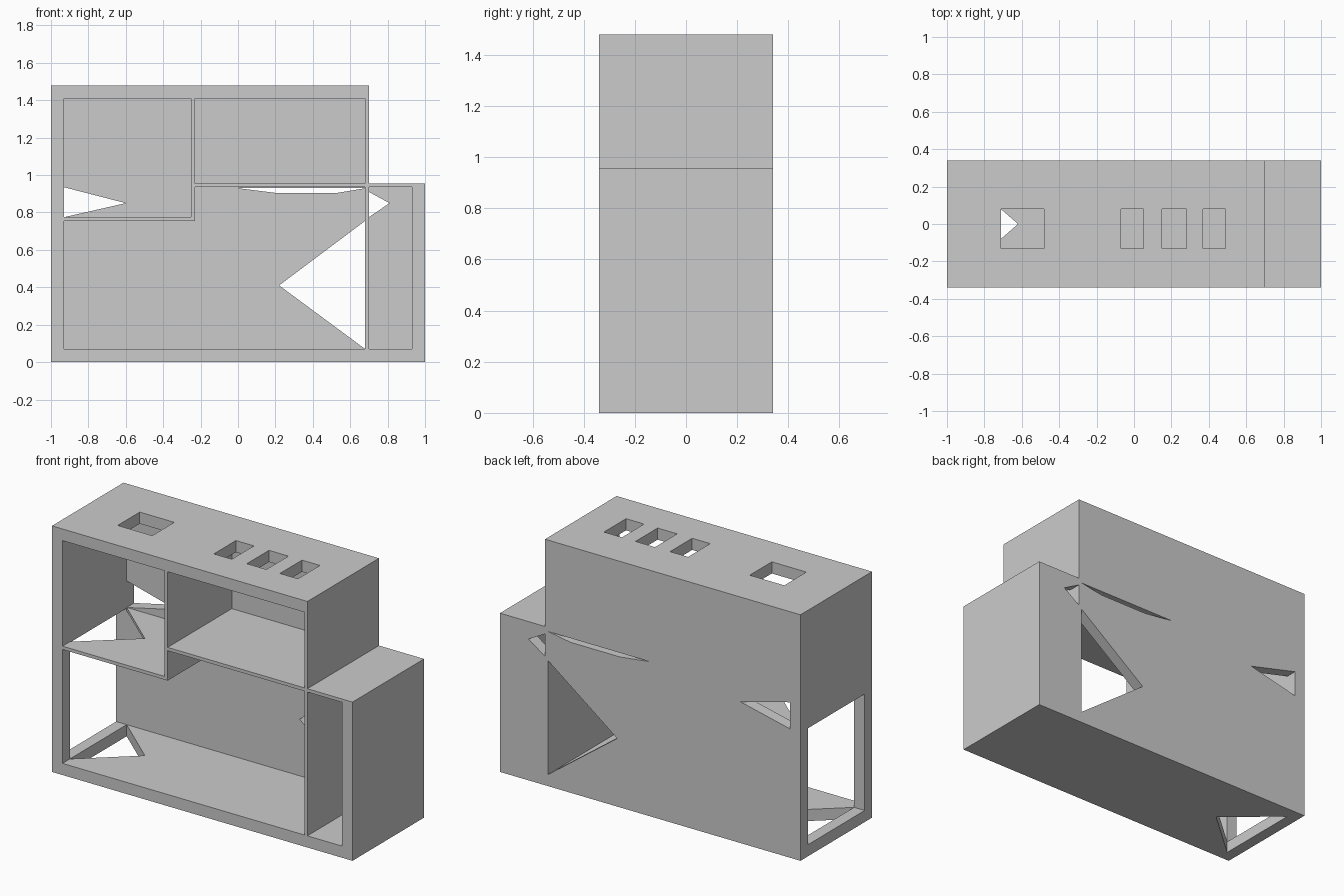
import bpy, bmesh

if "Cube" in bpy.data.objects:
    bpy.data.objects.remove(bpy.data.objects["Cube"])


def box(name, x0, x1, y0, y1, z0, z1):
    """Axis-aligned board given by its limits."""
    bm = bmesh.new()
    bmesh.ops.create_cube(bm, size=1)
    for v in bm.verts:
        v.co = (x1 if v.co.x > 0 else x0,
                y1 if v.co.y > 0 else y0,
                z1 if v.co.z > 0 else z0)
    return link(name, bm)


def link(name, bm):
    me = bpy.data.meshes.new(name)
    bmesh.ops.recalc_face_normals(bm, faces=bm.faces)
    bm.to_mesh(me)
    bm.free()
    ob = bpy.data.objects.new(name, me)
    bpy.context.collection.objects.link(ob)
    return ob


def prism(name, start, move):
    """Outline swept along a vector."""
    bm = bmesh.new()
    face = bm.faces.new([bm.verts.new(p) for p in start])
    ext = bmesh.ops.extrude_face_region(bm, geom=[face])
    verts = [g for g in ext["geom"] if isinstance(g, bmesh.types.BMVert)]
    bmesh.ops.translate(bm, verts=verts, vec=move)
    return link(name, bm)


def cut(target, cutter):
    mod = target.modifiers.new("cut", 'BOOLEAN')
    mod.operation = 'DIFFERENCE'
    mod.solver = 'EXACT'
    mod.object = cutter
    cutter.hide_render = True
    cutter.hide_set(True)


F, B, I = -0.34, 0.34, 0.27      # front, back, inner back face
T = 0.07                         # thick board

# Outer shell
base = box("base_board", -1, 1, F, B, 0, T)
top = box("top_board", -1, 0.70, F, B, 1.41, 1.48)
left = box("left_side", -1, -0.93, F, B, T, 1.41)
box("right_side", 0.93, 1, F, B, T, 0.935)
box("low_top", 0.70, 1, F, B, 0.935, 0.955)
back = box("back_panel_main", -0.93, 0.68, I, B, T, 1.41)
back_right = box("back_panel_right", 0.70, 0.93, I, B, T, 0.935)

# Thin dividers and shelves
box("tall_divider", 0.68, 0.70, F, B, T, 1.41)
box("upper_divider", -0.25, -0.23, F, I, 0.755, 1.41)
left_shelf = box("left_shelf", -0.93, -0.25, F, I, 0.755, 0.775)
box("right_shelf", -0.23, 0.68, F, I, 0.935, 0.955)

# Rectangular openings through the top
for i, (a, b) in enumerate([(-0.71, -0.48), (-0.07, 0.05), (0.15, 0.28), (0.37, 0.49)]):
    cut(top, box(f"top_hole_cutter_{i}", a, b, -0.13, 0.08, 1.3, 1.6))

# Open lower left side
cut(left, box("side_opening_cutter", -1.1, -0.9, -0.27, 0.27, T, 0.77))

# Triangular gaps in the back
gaps = [(back, [(0.68, T), (0.22, 0.41), (0.68, 0.755)]),
        (back, [(-0.93, 0.775), (-0.60, 0.85), (-0.93, 0.935)]),
        (back, [(0.0, 0.93), (0.2, 0.905), (0.53, 0.905), (0.68, 0.93)]),
        (back_right, [(0.70, 0.775), (0.81, 0.85), (0.70, 0.91)])]
for i, (panel, pts) in enumerate(gaps):
    cut(panel, prism(f"back_gap_cutter_{i}", [(x, 0.2, z) for x, z in pts], (0, 0.2, 0)))

# Triangular gap through the left shelf and base
gap = prism("floor_gap_cutter", [(-0.93, -0.27, -0.1), (-0.62, 0, -0.1), (-0.93, 0.27, -0.1)], (0, 0, 1))
for ob in (base, left_shelf):
    cut(ob, gap)
